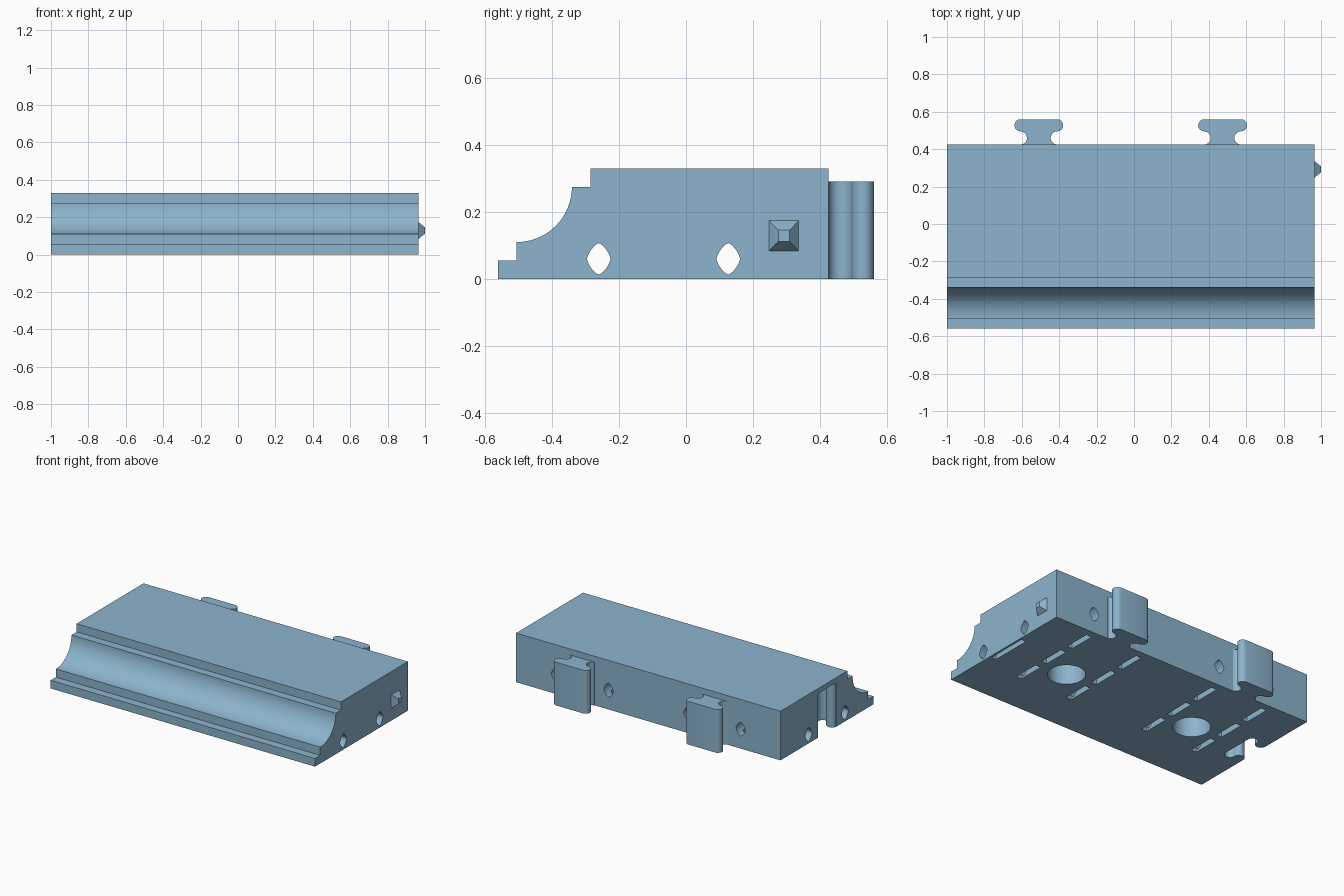
import bpy, bmesh, math

if "Cube" in bpy.data.objects:
    bpy.data.objects.remove(bpy.data.objects["Cube"])

blue = bpy.data.materials.new("steel_blue")
blue.diffuse_color = (0.262, 0.456, 0.610, 1)
blue.use_nodes = True
blue.node_tree.nodes["Principled BSDF"].inputs["Base Color"].default_value = blue.diffuse_color

MID_Y = -0.067
TILES = (-0.509, 0.4735)          # centres of the two halves
X0, X1, BACK = -1.0, 0.965, 0.425


def prism(name, pts, axis, lo, hi):
    """Extrude a 2D outline along an axis."""
    place = {"x": lambda a, b, t: (t, a, b),
             "y": lambda a, b, t: (a, t, b),
             "z": lambda a, b, t: (a, b, t)}[axis]
    bm = bmesh.new()
    rings = [[bm.verts.new(place(a, b, t)) for a, b in pts] for t in (lo, hi)]
    bm.faces.new(rings[0])
    bm.faces.new(rings[1])
    n = len(pts)
    for i in range(n):
        j = (i + 1) % n
        bm.faces.new((rings[0][i], rings[0][j], rings[1][j], rings[1][i]))
    bmesh.ops.recalc_face_normals(bm, faces=bm.faces)
    me = bpy.data.meshes.new(name)
    bm.to_mesh(me)
    bm.free()
    me.materials.append(blue)
    ob = bpy.data.objects.new(name, me)
    bpy.context.collection.objects.link(ob)
    return ob


def arc(cx, cy, r, a0, a1, n):
    return [(cx + r * math.cos(math.radians(a0 + (a1 - a0) * i / n)),
             cy + r * math.sin(math.radians(a0 + (a1 - a0) * i / n)))
            for i in range(n + 1)]


def diamond(cx, cy, w=0.035, h=0.047, n=24):
    """Rounded diamond outline."""
    pts = []
    for i in range(n):
        a = 2 * math.pi * i / n
        c, s = math.cos(a), math.sin(a)
        pts.append((cx + w * math.copysign(abs(c) ** 1.4, c),
                    cy + h * math.copysign(abs(s) ** 1.4, s)))
    return pts


def rect(x0, x1, y0, y1):
    return [(x0, y0), (x1, y0), (x1, y1), (x0, y1)]


def clip_outline(g=0.0):
    """T-shaped clip: (across, outwards), g is extra clearance."""
    half = [(0.09 + g, -0.01), (0.09 + g, 0.0)]
    half += arc(0.098 + g, 0.035, 0.035, 256, 104, 8)
    half += arc(0.098 + g, 0.1025, 0.0325 + g / 3, -90, 90, 8)
    return half + [(-a, b) for a, b in reversed(half)]


# Body: stepped cove profile
profile = [(-0.56, 0), (-0.56, 0.055), (-0.505, 0.055)]
profile += arc(-0.505, 0.275, 0.165, -90, 0, 24)
profile += [(-0.285, 0.275), (-0.285, 0.33), (BACK, 0.33), (BACK, 0)]
body = prism("body", profile, "x", X0, X1)

cutters = []
# Lengthwise channels
for dy in (-0.193, 0.193):
    cutters.append(prism("long_channel_cutter", diamond(MID_Y + dy, 0.06), "x", -1.1, 1.1))
for cx in TILES:
    # Round underside pocket
    cutters.append(prism("pocket_cutter", arc(cx, MID_Y, 0.115, 0, 348.75, 31), "z", -0.1, 0.24))
    for dx in (-0.195, 0.195):
        # Blind channels from the back
        cutters.append(prism("back_channel_cutter", diamond(cx + dx, 0.13), "y", -0.27, 0.6))
        # Underside slots
        for sy in (-0.19, 0.046, 0.284):
            cutters.append(prism("slot_cutter", rect(cx + dx - 0.02, cx + dx + 0.02, sy - 0.09, sy + 0.09),
                                 "z", -0.1, 0.12))
# Slot near the right edge
cutters.append(prism("edge_slot_cutter", rect(0.915, 0.95, -0.2, 0.08), "z", -0.1, 0.1))
# Clip socket in the left end
socket = [(X0 + b, MID_Y + a) for a, b in clip_outline(0.006)]
cutters.append(prism("socket_cutter", socket, "z", -0.1, 0.297))

bpy.context.view_layer.objects.active = body
for c in cutters:
    mod = body.modifiers.new("cut", "BOOLEAN")
    mod.operation = "DIFFERENCE"
    mod.solver = "EXACT"
    mod.object = c
    bpy.ops.object.modifier_apply(modifier=mod.name)
for c in cutters:
    bpy.data.objects.remove(c)

# Clips on the back
parts = [body]
for cx, side in zip(TILES, ("left", "right")):
    pts = [(cx + a, BACK + b) for a, b in clip_outline()]
    parts.append(prism(side + "_clip", pts, "z", 0, 0.29))

# Alignment peg: truncated pyramid on the right end
peg = prism("alignment_peg", rect(0.244, 0.34, 0.08, 0.178), "x", X1 - 0.005, 1.0)
for v in peg.data.vertices:
    if v.co.x > 0.99:
        v.co.y = 0.292 + (v.co.y - 0.292) * 0.34
        v.co.z = 0.129 + (v.co.z - 0.129) * 0.34

# Smooth curves, keep corners sharp
for ob in parts:
    bpy.ops.object.select_all(action="DESELECT")
    ob.select_set(True)
    bpy.context.view_layer.objects.active = ob
    bpy.ops.object.shade_smooth_by_angle(angle=math.radians(30))
